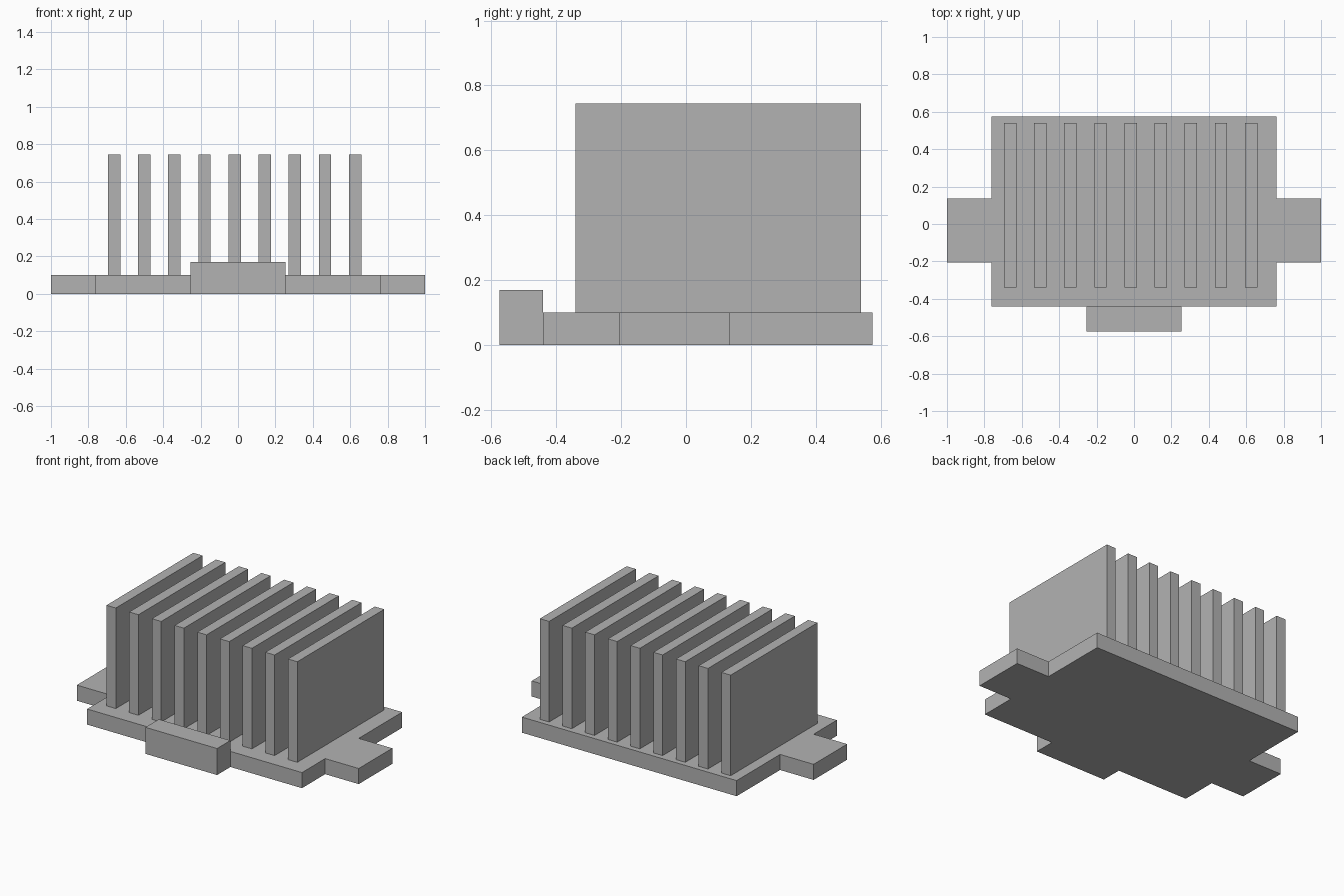
import bpy
import bmesh
from mathutils import Vector

cube = bpy.data.objects.get("Cube")
if cube:
    bpy.data.objects.remove(cube, do_unlink=True)

# Single grey metal
GREY = (0.45, 0.45, 0.45, 1)
metal = bpy.data.materials.new("grey_metal")
metal.use_nodes = True
metal.diffuse_color = GREY
metal.node_tree.nodes["Principled BSDF"].inputs["Base Color"].default_value = GREY


def add_object(name, bm):
    bmesh.ops.recalc_face_normals(bm, faces=bm.faces)
    mesh = bpy.data.meshes.new(name)
    bm.to_mesh(mesh)
    bm.free()
    mesh.materials.append(metal)
    obj = bpy.data.objects.new(name, mesh)
    bpy.context.collection.objects.link(obj)
    return obj


def add_box(name, low, high):
    low, high = Vector(low), Vector(high)
    bm = bmesh.new()
    bmesh.ops.create_cube(bm, size=1)
    bmesh.ops.scale(bm, vec=high - low, verts=bm.verts)
    bmesh.ops.translate(bm, vec=(low + high) / 2, verts=bm.verts)
    return add_object(name, bm)


BASE_TOP = 0.10
BACK = 0.575
PLATE_X, PLATE_FRONT = 0.762, -0.44
TAB_FRONT, TAB_BACK = -0.205, 0.135

# Base plate with a mounting tab on each side, as one extruded outline
half = [(PLATE_X, PLATE_FRONT), (PLATE_X, TAB_FRONT), (1, TAB_FRONT),
        (1, TAB_BACK), (PLATE_X, TAB_BACK), (PLATE_X, BACK)]
outline = half + [(-x, y) for x, y in reversed(half)]
bm = bmesh.new()
face = bm.faces.new([bm.verts.new((x, y, 0)) for x, y in outline])
top = bmesh.ops.extrude_face_region(bm, geom=[face], use_keep_orig=True)["geom"]
bmesh.ops.translate(bm, vec=(0, 0, BASE_TOP),
                    verts=[v for v in top if isinstance(v, bmesh.types.BMVert)])
add_object("base_plate", bm)

# Raised block on the front edge
add_box("front_block", (-0.254, -BACK, 0), (0.254, PLATE_FRONT, 0.17))

# Row of upright fins
FIN_COUNT, FIN_START, FIN_PITCH, FIN_WIDTH = 9, -0.695, 0.161, 0.066
for i in range(FIN_COUNT):
    x = FIN_START + i * FIN_PITCH
    add_box(f"fin_{i + 1}", (x, -0.34, BASE_TOP), (x + FIN_WIDTH, 0.54, 0.745))
